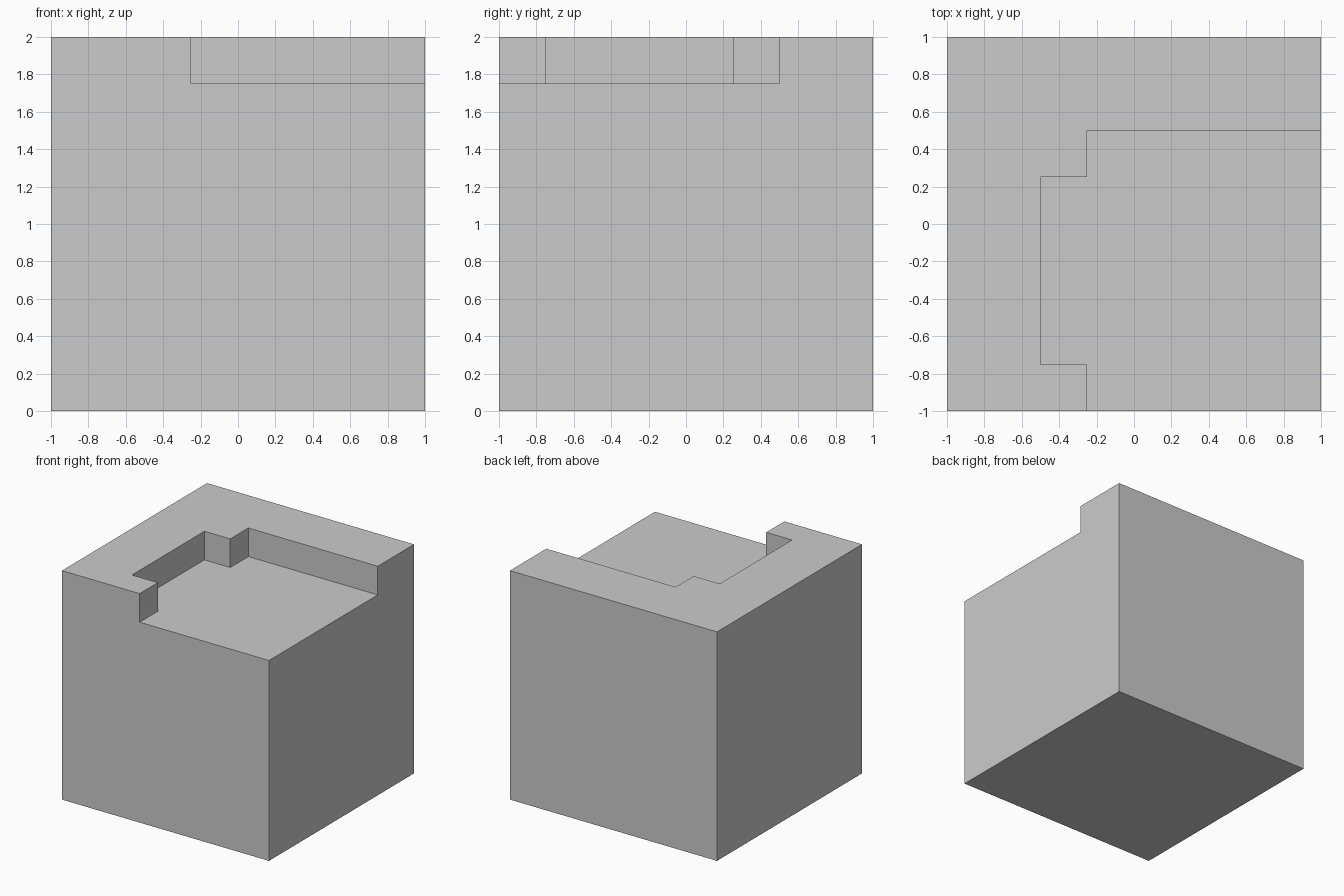
import bpy
import bmesh

if "Cube" in bpy.data.objects:
    bpy.data.objects.remove(bpy.data.objects["Cube"])


def prism(name, outline, z0, z1):
    """Extrude a plan outline (counter-clockwise) from z0 to z1."""
    bm = bmesh.new()
    face = bm.faces.new([bm.verts.new((x, y, z0)) for x, y in outline])
    ext = bmesh.ops.extrude_face_region(bm, geom=[face])
    top = [v for v in ext["geom"] if isinstance(v, bmesh.types.BMVert)]
    bmesh.ops.translate(bm, verts=top, vec=(0, 0, z1 - z0))
    bmesh.ops.recalc_face_normals(bm, faces=bm.faces)
    mesh = bpy.data.meshes.new(name)
    bm.to_mesh(mesh)
    bm.free()
    obj = bpy.data.objects.new(name, mesh)
    bpy.context.collection.objects.link(obj)
    return obj


# Solid block
block = prism("notched_block", [(-1, -1), (1, -1), (1, 1), (-1, 1)], 0, 2)

# Stepped pocket, running out past the front and right sides
pocket = prism("pocket_cutter", [
    (-0.25, -1.5), (1.5, -1.5), (1.5, 0.5), (-0.25, 0.5),
    (-0.25, 0.25), (-0.5, 0.25), (-0.5, -0.75), (-0.25, -0.75)], 1.75, 2.5)
pocket.hide_render = True

# Cut the pocket, then drop the cutter
cut = block.modifiers.new("pocket", 'BOOLEAN')
cut.operation = 'DIFFERENCE'
cut.solver = 'EXACT'
cut.object = pocket
bpy.context.view_layer.objects.active = block
bpy.ops.object.modifier_apply(modifier=cut.name)
bpy.data.objects.remove(pocket)
